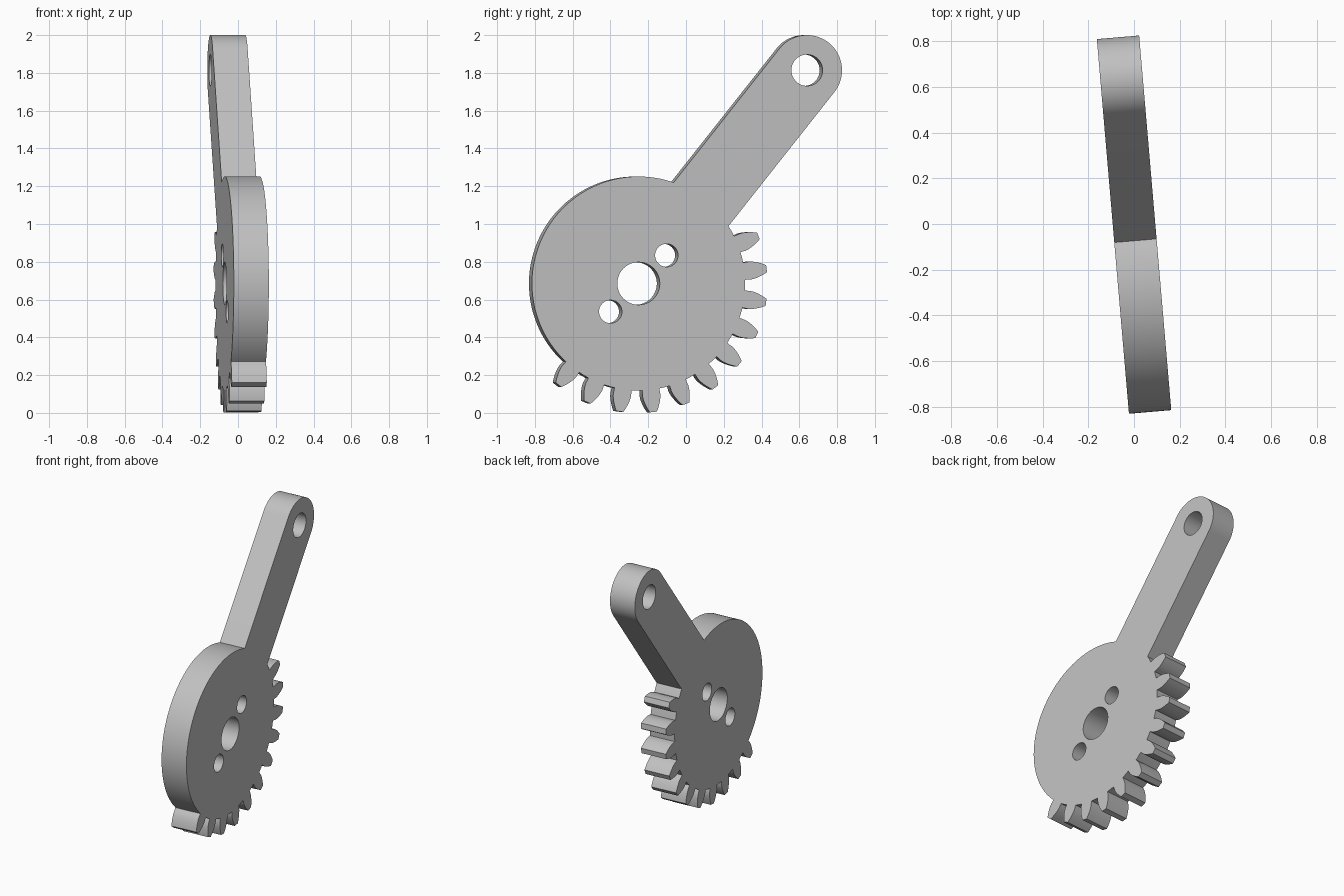
import bpy
from math import radians, pi, sin, cos, tan, acos, asin, atan2
from mathutils import Vector

cube = bpy.data.objects.get("Cube")
if cube:
    bpy.data.objects.remove(cube, do_unlink=True)

THICKNESS = 0.186
YAW = radians(4.9)
HUB = Vector((-0.26, 0.685))
ARM_END = Vector((0.635, 1.814))
ARM_R = 0.186
TEETH = 24                        # count on a full wheel
VISIBLE_TEETH = 11
MODULE = 0.685 / (TEETH / 2 + 1)
TIP_R = 0.685
ROOT_R = MODULE * (TEETH / 2 - 1.25)
PITCH_R = MODULE * TEETH / 2
PRESSURE = radians(20)
BASE_R = PITCH_R * cos(PRESSURE)
FIRST_TOOTH = radians(-128.4)


def polar(centre, r, a):
    return centre + Vector((cos(a), sin(a))) * r


def arc(centre, r, start, end, steps):
    return [polar(centre, r, start + (end - start) * i / steps)
            for i in range(steps + 1)]


def half_angle(r):
    """Half the angular width of an involute tooth at radius r."""
    a = acos(min(1, BASE_R / r))
    return pi / (2 * TEETH) + tan(PRESSURE) - PRESSURE - (tan(a) - a)


def tooth(a):
    radii = [ROOT_R] + [BASE_R + (TIP_R - BASE_R) * i / 6 for i in range(7)]
    rising = [polar(HUB, r, a - half_angle(r)) for r in radii]
    falling = [polar(HUB, r, a + half_angle(r)) for r in reversed(radii)]
    return rising + falling


# Outline: plain rim, toothed sector, then the rounded arm
axis = ARM_END - HUB
arm_a = atan2(axis.y, axis.x)
join = asin(ARM_R / ROOT_R)
pitch = 2 * pi / TEETH
root_half = half_angle(ROOT_R)
last_tooth = FIRST_TOOTH + pitch * (VISIBLE_TEETH - 1)

outline = arc(HUB, ROOT_R, arm_a + join, FIRST_TOOTH + 2 * pi - root_half, 64)[:-1]
for i in range(VISIBLE_TEETH):
    a = FIRST_TOOTH + i * pitch
    outline += tooth(a)
    if i < VISIBLE_TEETH - 1:
        outline.append(polar(HUB, ROOT_R, a + pitch / 2))
outline += arc(HUB, ROOT_R, last_tooth + root_half, arm_a - join, 4)[1:]
outline += arc(ARM_END, ARM_R, arm_a - pi / 2, arm_a + pi / 2, 40)


def circle(centre, r, steps=48):
    return arc(centre, r, 0, 2 * pi, steps)[:-1]


# Holes: hub bore, two pin holes and the arm eye
pin = Vector((0.149, 0.149))
loops = [outline, circle(HUB, 0.113), circle(HUB + pin, 0.061),
         circle(HUB - pin, 0.061), circle(ARM_END, 0.083)]

# Filled flat profile, extruded to the plate thickness
curve = bpy.data.curves.new("sector_gear_profile", 'CURVE')
curve.dimensions = '2D'
curve.fill_mode = 'BOTH'
curve.extrude = THICKNESS / 2
for loop in loops:
    spline = curve.splines.new('POLY')
    spline.points.add(len(loop) - 1)
    for point, co in zip(spline.points, loop):
        point.co = (co.x, co.y, 0, 1)
    spline.use_cyclic_u = True

gear = bpy.data.objects.new("sector_gear_lever", curve)
bpy.context.collection.objects.link(gear)
bpy.ops.object.select_all(action='DESELECT')
gear.select_set(True)
bpy.context.view_layer.objects.active = gear
bpy.ops.object.convert(target='MESH')
gear = bpy.context.object
gear.name = "sector_gear_lever"

# Weld the caps to the walls and face everything outward
bpy.ops.object.mode_set(mode='EDIT')
bpy.ops.mesh.select_all(action='SELECT')
bpy.ops.mesh.remove_doubles(threshold=0.0001)
bpy.ops.mesh.normals_make_consistent(inside=False)
bpy.ops.object.mode_set(mode='OBJECT')
gear.rotation_euler = (pi / 2, 0, pi / 2 + YAW)
bpy.ops.object.shade_smooth_by_angle(angle=radians(25))

# Single grey material
grey = bpy.data.materials.new("plain_grey")
grey.use_nodes = True
colour = (0.53, 0.53, 0.53, 1)
grey.diffuse_color = colour
grey.node_tree.nodes["Principled BSDF"].inputs["Base Color"].default_value = colour
gear.data.materials.clear()
gear.data.materials.append(grey)
